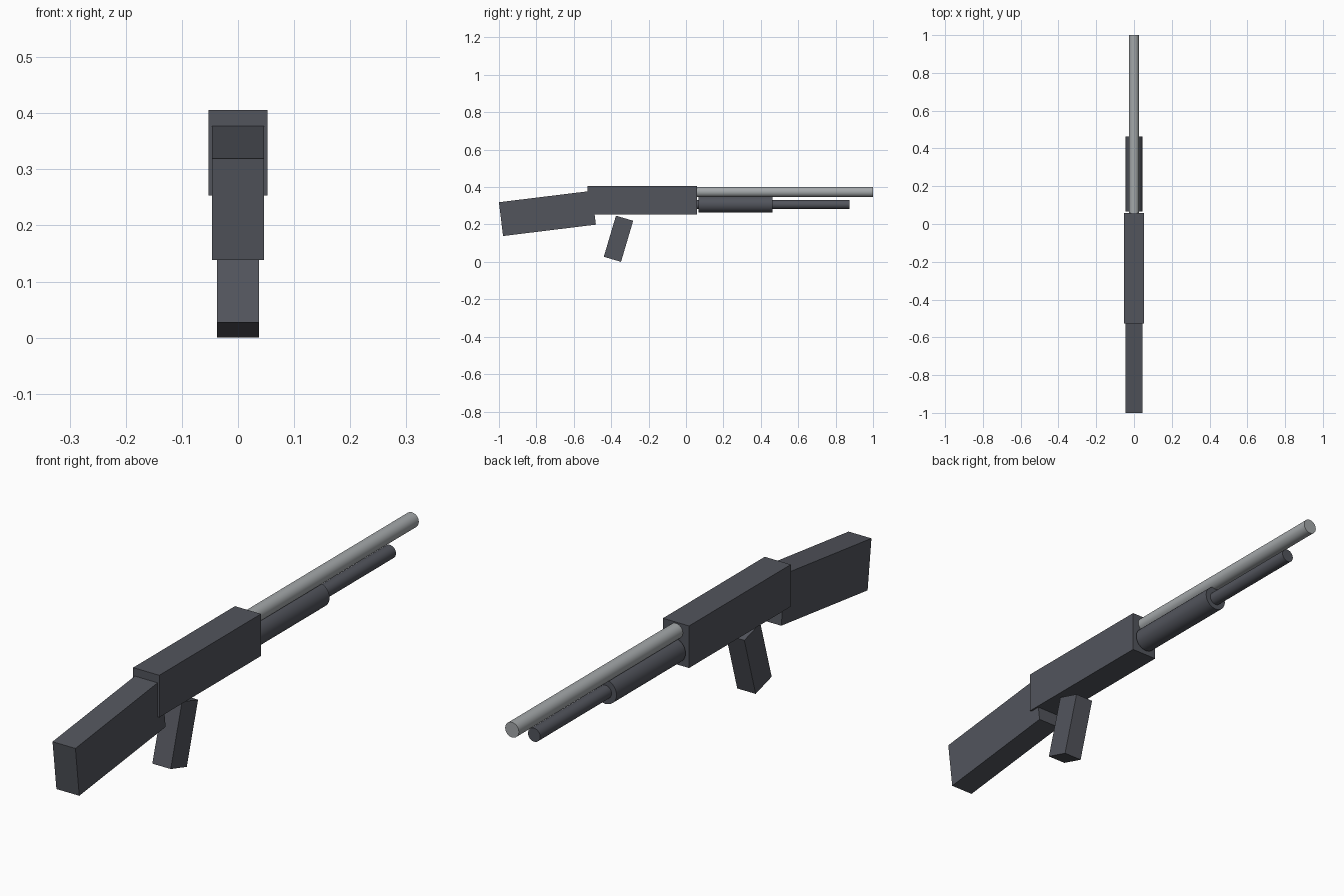
import bpy
import math

cube = bpy.data.objects.get("Cube")
if cube:
    bpy.data.objects.remove(cube, do_unlink=True)


def material(name, rgb):
    mat = bpy.data.materials.new(name)
    mat.use_nodes = True
    mat.diffuse_color = (*rgb, 1)
    mat.node_tree.nodes["Principled BSDF"].inputs["Base Color"].default_value = (*rgb, 1)
    return mat


dark = material("dark gunmetal", (0.085, 0.09, 0.108))
steel = material("light steel", (0.37, 0.39, 0.4))


def block(name, size, y, z, tilt=0):
    """Box centred on x = 0, tilted about x in degrees."""
    bpy.ops.mesh.primitive_cube_add(size=1, location=(0, y, z))
    obj = bpy.context.object
    obj.name = name
    obj.scale = size
    bpy.ops.object.transform_apply(location=False, rotation=False, scale=True)
    obj.rotation_euler.x = math.radians(tilt)
    obj.data.materials.append(dark)


def tube(name, radius, y0, y1, z, mat):
    """Smooth capped cylinder running along y."""
    bpy.ops.mesh.primitive_cylinder_add(
        vertices=32, radius=radius, depth=y1 - y0,
        location=(0, (y0 + y1) / 2, z), rotation=(math.pi / 2, 0, 0))
    obj = bpy.context.object
    obj.name = name
    obj.data.materials.append(mat)
    bpy.ops.object.shade_smooth_by_angle(angle=math.radians(35))


# Body, stock and grip
block("receiver", (0.105, 0.585, 0.153), -0.235, 0.3295)
block("stock", (0.092, 0.5, 0.182), -0.741, 0.259, 7)
block("grip", (0.074, 0.096, 0.229), -0.361, 0.1235, -16.5)

# Barrel with the magazine tube and sliding pump below it
tube("barrel", 0.0275, 0.04, 1.0, 0.374, steel)
tube("magazine_tube", 0.0245, 0.04, 0.873, 0.307, dark)
tube("pump", 0.0445, 0.066, 0.463, 0.308, dark)
